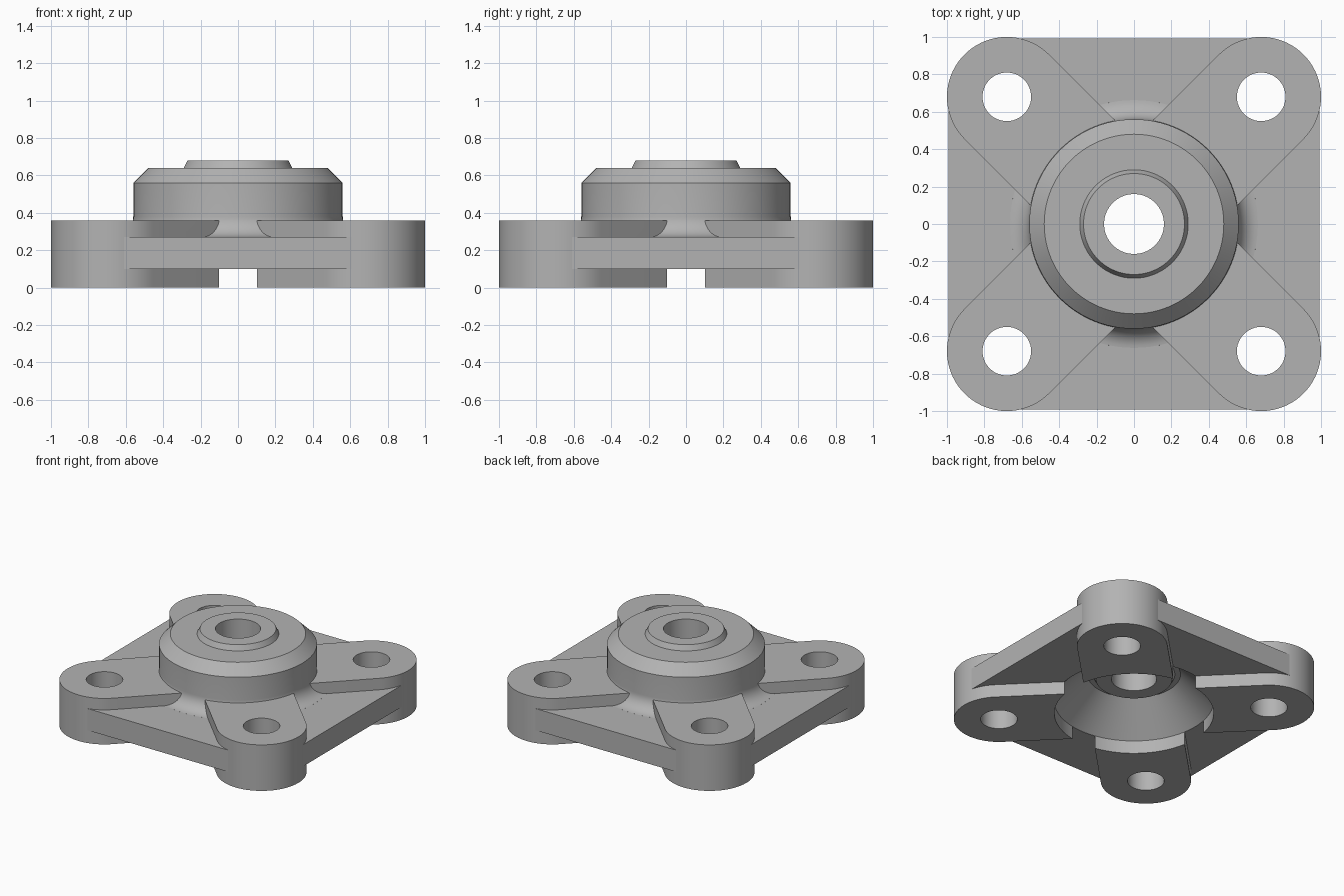
import bpy, bmesh, math
from mathutils import Vector

if "Cube" in bpy.data.objects:
    bpy.data.objects.remove(bpy.data.objects["Cube"], do_unlink=True)

steel = bpy.data.materials.new("steel grey")
steel.use_nodes = True
GREY = (0.45, 0.45, 0.45, 1)
steel.diffuse_color = GREY
steel.node_tree.nodes["Principled BSDF"].inputs["Base Color"].default_value = GREY

CORNER, RADIUS = 0.68, 0.32        # lug centres and lug radius
HALF = 0.992                       # web half width
ARM_TOP, WEB_LOW, WEB_TOP = 0.36, 0.10, 0.27


def make_object(name, bm):
    bmesh.ops.recalc_face_normals(bm, faces=bm.faces)
    mesh = bpy.data.meshes.new(name)
    bm.to_mesh(mesh)
    bm.free()
    mesh.materials.append(steel)
    ob = bpy.data.objects.new(name, mesh)
    bpy.context.collection.objects.link(ob)
    return ob


def prism(name, outline, low, high):
    """Extrude a flat outline between two heights."""
    bm = bmesh.new()
    face = bm.faces.new([bm.verts.new((x, y, low)) for x, y in outline])
    new = bmesh.ops.extrude_face_region(bm, geom=[face])["geom"]
    verts = [v for v in new if isinstance(v, bmesh.types.BMVert)]
    bmesh.ops.translate(bm, verts=verts, vec=(0, 0, high - low))
    return make_object(name, bm)


def lathe(name, profile, steps=96):
    """Spin a radius/height profile, closed at the axis, around z."""
    bm = bmesh.new()
    verts = [bm.verts.new((r, 0, z)) for r, z in profile]
    edges = [bm.edges.new(pair) for pair in zip(verts, verts[1:])]
    bmesh.ops.spin(bm, geom=verts + edges, cent=(0, 0, 0), axis=(0, 0, 1),
                   angle=math.tau, steps=steps)
    bmesh.ops.remove_doubles(bm, verts=bm.verts, dist=1e-5)
    return make_object(name, bm)


def arc(cx, cy, radius, start, end, steps):
    angles = [math.radians(start + (end - start) * i / steps) for i in range(steps + 1)]
    return [(cx + radius * math.cos(a), cy + radius * math.sin(a)) for a in angles]


def combine(target, tool, operation):
    mod = target.modifiers.new(operation.title(), "BOOLEAN")
    mod.operation, mod.solver, mod.object = operation, "EXACT", tool
    bpy.context.view_layer.objects.active = target
    bpy.ops.object.modifier_apply(modifier=mod.name)
    bpy.data.objects.remove(tool, do_unlink=True)


# Square web whose corners run into the lugs
c = 0.61
web = [(-c, -HALF), (c, -HALF), (HALF, -c), (HALF, c),
       (c, HALF), (-c, HALF), (-HALF, c), (-HALF, -c)]
housing = prism("flange_housing", web, WEB_LOW, WEB_TOP)

# Two crossed diagonal arms with round lugs
for side in (1, -1):
    tilt = 45 * side
    ends = Vector((CORNER, CORNER * side))
    outline = (arc(ends.x, ends.y, RADIUS, tilt - 90, tilt + 90, 36)
               + arc(-ends.x, -ends.y, RADIUS, tilt + 90, tilt + 270, 36))
    combine(housing, prism("diagonal_arm", outline, 0, ARM_TOP), "UNION")

# Hub with a fillet at its foot, a chamfered rim and a raised inner ring
foot = arc(0.67, 0.38, 0.11, 266, 180, 12)
hub = lathe("hub", [(0, 0.2), (0.67, 0.2)] + foot
            + [(0.56, 0.56), (0.48, 0.64), (0.29, 0.64), (0.27, 0.68), (0, 0.68)])
combine(housing, hub, "UNION")

# Conical recess below, leaving the inner ring, with the bore through it
recess = lathe("recess", [(0, -0.1), (0.565, -0.1), (0.565, WEB_LOW + 0.001),
                          (0.33, 0.32), (0.29, 0.32), (0.27, 0.28), (0.16, 0.28),
                          (0.16, 0.8), (0, 0.8)])
combine(housing, recess, "DIFFERENCE")

# Bolt holes
for x in (-CORNER, CORNER):
    for y in (-CORNER, CORNER):
        hole = prism("bolt_hole", arc(x, y, 0.13, 0, 352.5, 47), -0.1, 0.5)
        combine(housing, hole, "DIFFERENCE")

bpy.ops.object.select_all(action="DESELECT")
housing.select_set(True)
bpy.context.view_layer.objects.active = housing
bpy.ops.object.shade_smooth_by_angle(angle=math.radians(11))
